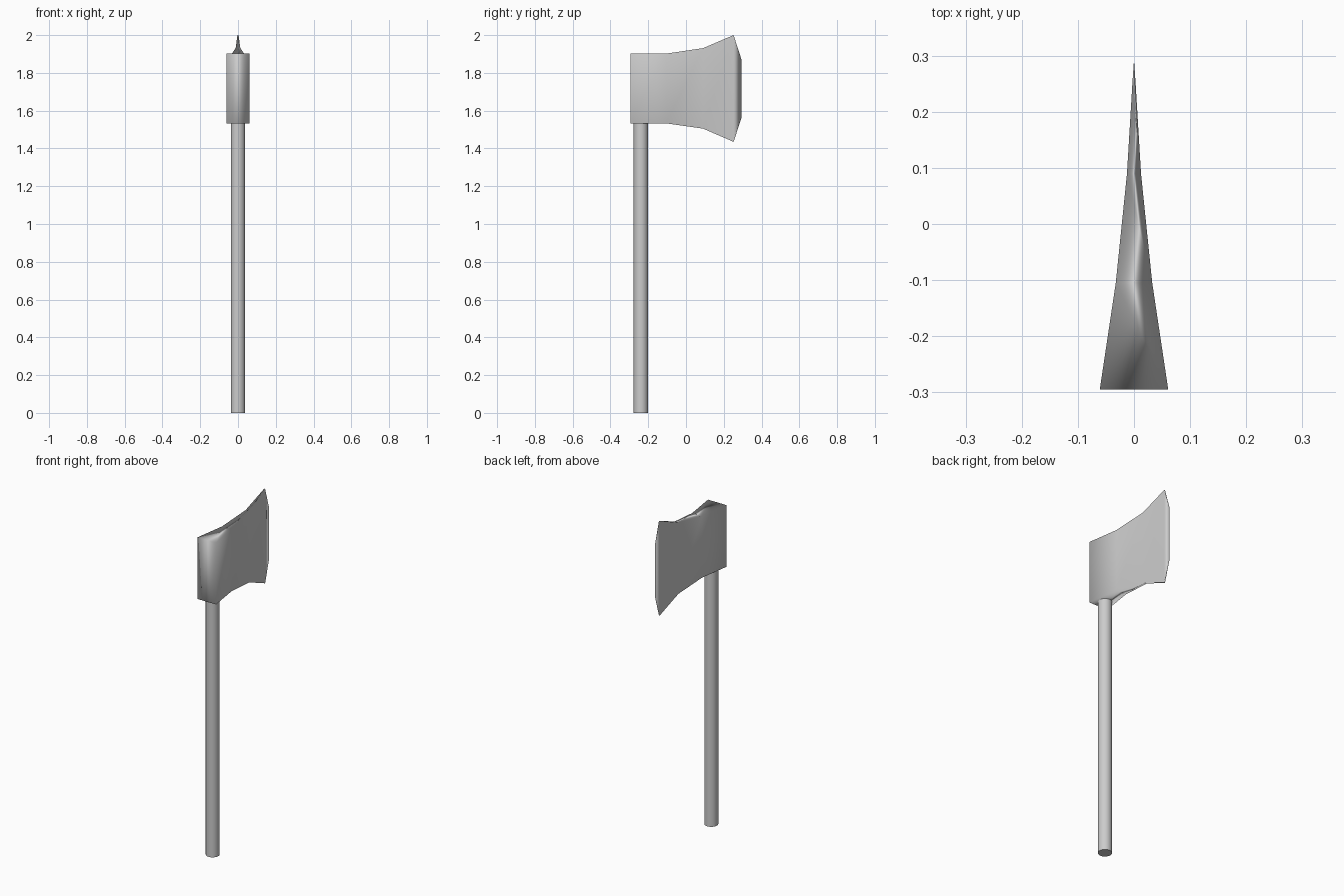
import bpy, bmesh

if "Cube" in bpy.data.objects:
    bpy.data.objects.remove(bpy.data.objects["Cube"])

def smooth(obj):
    for p in obj.data.polygons:
        p.use_smooth = True

# Handle: slim round shaft
bpy.ops.mesh.primitive_cylinder_add(vertices=24, radius=0.038, depth=1.54,
                                    location=(0, -0.239, 0.77))
handle = bpy.context.object
handle.name = "handle"
bpy.ops.object.shade_smooth_by_angle()

# Axe head: rectangular sections lofted from poll to blade (y, half width, bottom, top)
sections = [(-0.295, 0.061, 1.533, 1.902),
            (-0.105, 0.0325, 1.533, 1.902),
            (0.09, 0.0125, 1.505, 1.931),
            (0.252, 0.0028, 1.435, 2.0)]
edge_y, edge_z0, edge_z1 = 0.293, 1.56, 1.873

bm = bmesh.new()
rings = [[bm.verts.new(c) for c in ((-w, y, z0), (w, y, z0), (w, y, z1), (-w, y, z1))]
         for y, w, z0, z1 in sections]
bm.faces.new(rings[0])
for a, b in zip(rings, rings[1:]):
    for i in range(4):
        j = (i + 1) % 4
        bm.faces.new((a[i], b[i], b[j], a[j]))

# Cutting edge: the last section closes to a single sharp line
low, high = (bm.verts.new((0, edge_y, z)) for z in (edge_z0, edge_z1))
r = rings[-1]
bm.faces.new((r[1], r[0], low))
bm.faces.new((r[3], r[2], high))
bm.faces.new((r[2], r[1], low, high))
bm.faces.new((r[0], r[3], high, low))
bmesh.ops.recalc_face_normals(bm, faces=bm.faces[:])

mesh = bpy.data.meshes.new("axe_head")
bm.to_mesh(mesh)
bm.free()
head = bpy.data.objects.new("axe_head", mesh)
bpy.context.collection.objects.link(head)
smooth(head)

# Broad cheeks dominate the soft shading
mod = head.modifiers.new("weighted", 'WEIGHTED_NORMAL')
mod.mode = 'FACE_AREA'
mod.weight = 50
